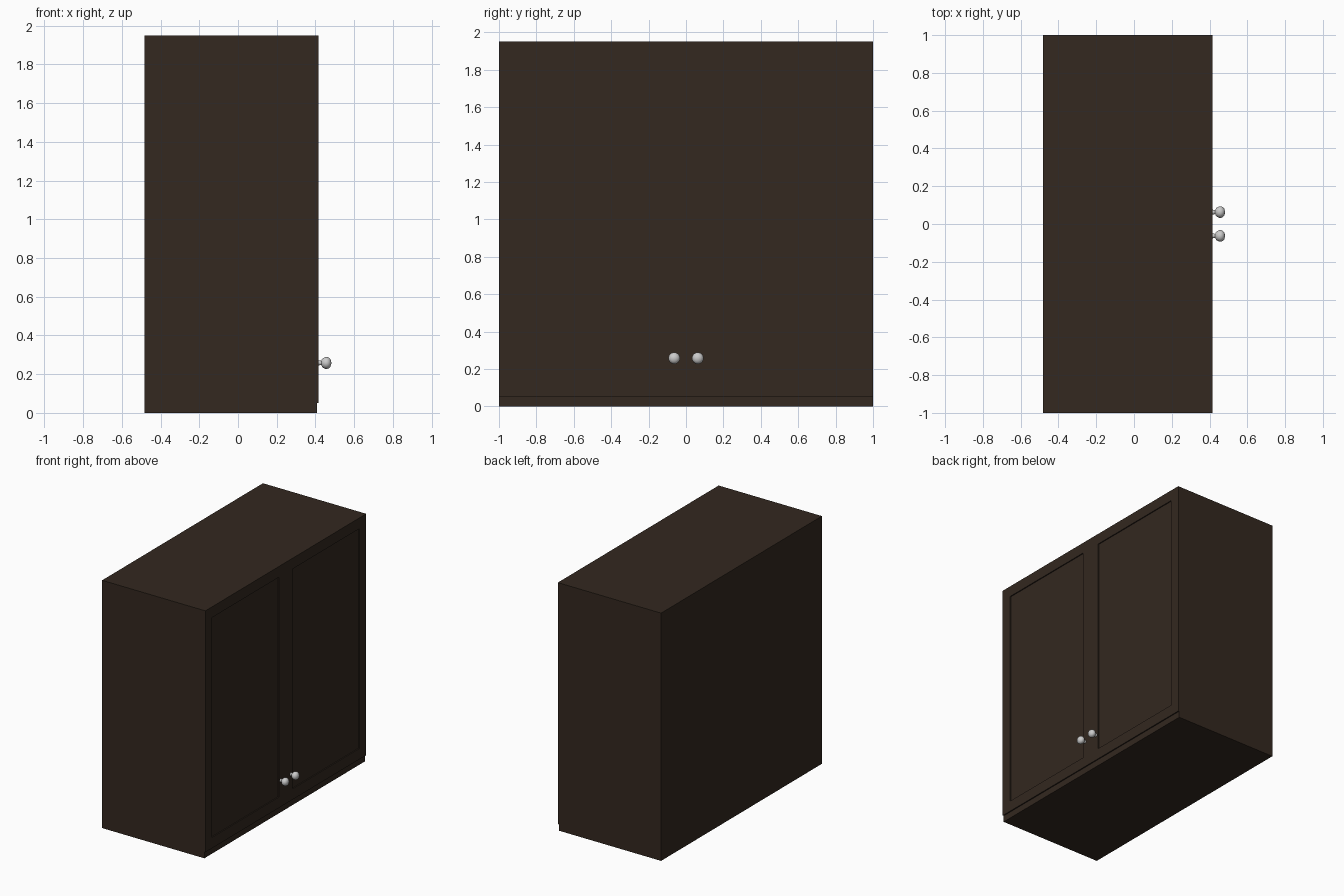
import bpy, bmesh, math
from mathutils import Matrix, Vector

if "Cube" in bpy.data.objects:
    bpy.data.objects.remove(bpy.data.objects["Cube"])

wood = bpy.data.materials.new("dark_wood")
wood.diffuse_color = (0.033, 0.021, 0.014, 1)
wood.use_nodes = True
wood.node_tree.nodes["Principled BSDF"].inputs["Base Color"].default_value = wood.diffuse_color

BACK, CASE_FRONT, DOOR_FRONT = -0.483, 0.407, 0.416
TOP, LIP = 1.95, 0.05


def finish(bm, name, mat=None):
    bmesh.ops.recalc_face_normals(bm, faces=bm.faces)
    mesh = bpy.data.meshes.new(name)
    bm.to_mesh(mesh)
    bm.free()
    obj = bpy.data.objects.new(name, mesh)
    bpy.context.collection.objects.link(obj)
    if mat:
        mesh.materials.append(mat)
    return obj


def box(lo, hi):
    lo, hi = Vector(lo), Vector(hi)
    bm = bmesh.new()
    bmesh.ops.create_cube(bm, size=1, matrix=Matrix.Translation((lo + hi) / 2)
                          @ Matrix.Diagonal((*(hi - lo), 1)))
    return bm


# Cabinet body
finish(box((BACK, -1, 0), (CASE_FRONT, 1, TOP)), "cabinet_body", wood)


# Door with a shallow recessed panel
def door(name, y0, y1):
    bm = box((CASE_FRONT, y0, LIP), (DOOR_FRONT, y1, TOP))
    front = max(bm.faces, key=lambda f: f.calc_center_median().x)
    bmesh.ops.inset_region(bm, faces=[front], thickness=0.12)
    ring = bmesh.ops.inset_region(bm, faces=[front], thickness=0.0005)
    bmesh.ops.translate(bm, verts=front.verts, vec=(-0.008, 0, 0))
    finish(bm, name, wood)


# Round knob: stem and mushroom head turned around the x axis
KNOB = [(0.412, 0), (0.412, 0.013), (0.430, 0.011), (0.433, 0.018), (0.440, 0.025),
        (0.450, 0.030), (0.460, 0.031), (0.470, 0.027), (0.478, 0.018), (0.483, 0)]


def knob(name, y, z=0.258):
    bm = bmesh.new()
    verts = [bm.verts.new((x, y, z + r)) for x, r in KNOB]
    edges = [bm.edges.new(p) for p in zip(verts, verts[1:])]
    bmesh.ops.spin(bm, geom=verts + edges, cent=(0, y, z), axis=(1, 0, 0),
                   angle=math.tau, steps=24)
    bmesh.ops.remove_doubles(bm, verts=bm.verts, dist=1e-5)
    obj = finish(bm, name)
    bpy.ops.object.select_all(action='DESELECT')
    obj.select_set(True)
    bpy.context.view_layer.objects.active = obj
    bpy.ops.object.shade_smooth_by_angle(angle=math.radians(40))


for label, s in (("left", -1), ("right", 1)):
    door(f"{label}_door", min(0, s), max(0, s))
    knob(f"{label}_knob", 0.063 * s)
